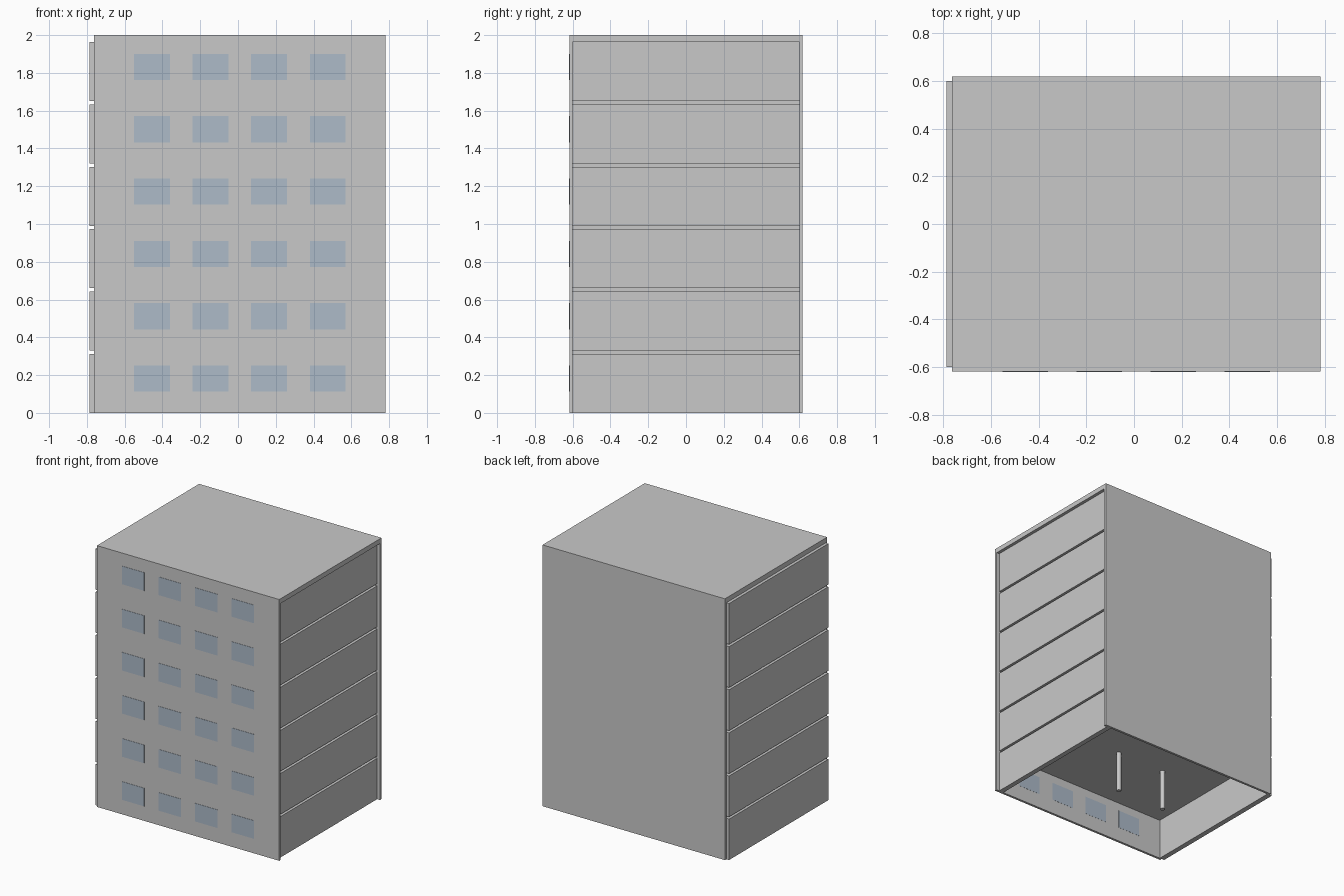
import bpy

if "Cube" in bpy.data.objects:
    bpy.data.objects.remove(bpy.data.objects["Cube"], do_unlink=True)


def material(name, colour):
    mat = bpy.data.materials.new(name)
    mat.use_nodes = True
    mat.diffuse_color = (*colour, 1)
    mat.node_tree.nodes["Principled BSDF"].inputs["Base Color"].default_value = (*colour, 1)
    return mat


CONCRETE = material("concrete_grey", (0.584, 0.584, 0.584))
GLASS = material("window_blue", (0.418, 0.497, 0.584))


def box(name, x, y, z, mat=CONCRETE):
    """Add a box from its (low, high) extents on each axis."""
    bpy.ops.mesh.primitive_cube_add(size=1, location=[sum(r) / 2 for r in (x, y, z)])
    obj = bpy.context.object
    obj.name = name
    obj.scale = [r[1] - r[0] for r in (x, y, z)]
    bpy.ops.object.transform_apply(location=False, rotation=False, scale=True)
    obj.data.materials.append(mat)
    return obj


FLOORS = 6
PITCH = 0.33
ROOM = 0.313          # clear height of a storey
HALF = 0.618          # half depth of the building
INNER = 0.6           # inner face of the long walls
LEFT, RIGHT = -0.762, 0.782

# Long walls and roof
box("front_wall", (LEFT, RIGHT), (-HALF, -INNER), (0, 2))
box("back_wall", (LEFT, RIGHT), (INNER, HALF), (0, 2))
box("roof", (LEFT, RIGHT), (-INNER, INNER), (PITCH * (FLOORS - 1) + ROOM, 2))

for floor in range(FLOORS):
    base = floor * PITCH
    top = base + ROOM

    # End panels, separated by narrow grooves at each slab
    box("left_end_panel", (0.72, 0.758), (-INNER, INNER), (base, top))
    box("right_end_panel", (-0.785, -0.745), (-INNER, INNER), (base, top))

    # Floor slab, set back behind the end panels
    if floor < FLOORS - 1:
        box("floor_slab", (-0.745, 0.72), (-INNER, INNER), (top, base + PITCH))

    # Interior columns
    for x in (-0.31, 0.1):
        bpy.ops.mesh.primitive_cylinder_add(
            vertices=12, radius=0.018, depth=ROOM, location=(x, -0.05, base + ROOM / 2))
        column = bpy.context.object
        column.name = "column"
        column.data.materials.append(CONCRETE)
        bpy.ops.object.shade_smooth_by_angle()

    # Windows, as thin panes on both faces of the front wall
    for column_index in range(4):
        x = -0.455 + column_index * 0.31
        span = (x - 0.095, x + 0.095)
        height = (base + 0.112, base + 0.251)
        box("window_outside", span, (-HALF - 0.002, -HALF + 0.003), height, GLASS)
        box("window_inside", span, (-INNER - 0.003, -INNER + 0.001), height, GLASS)
